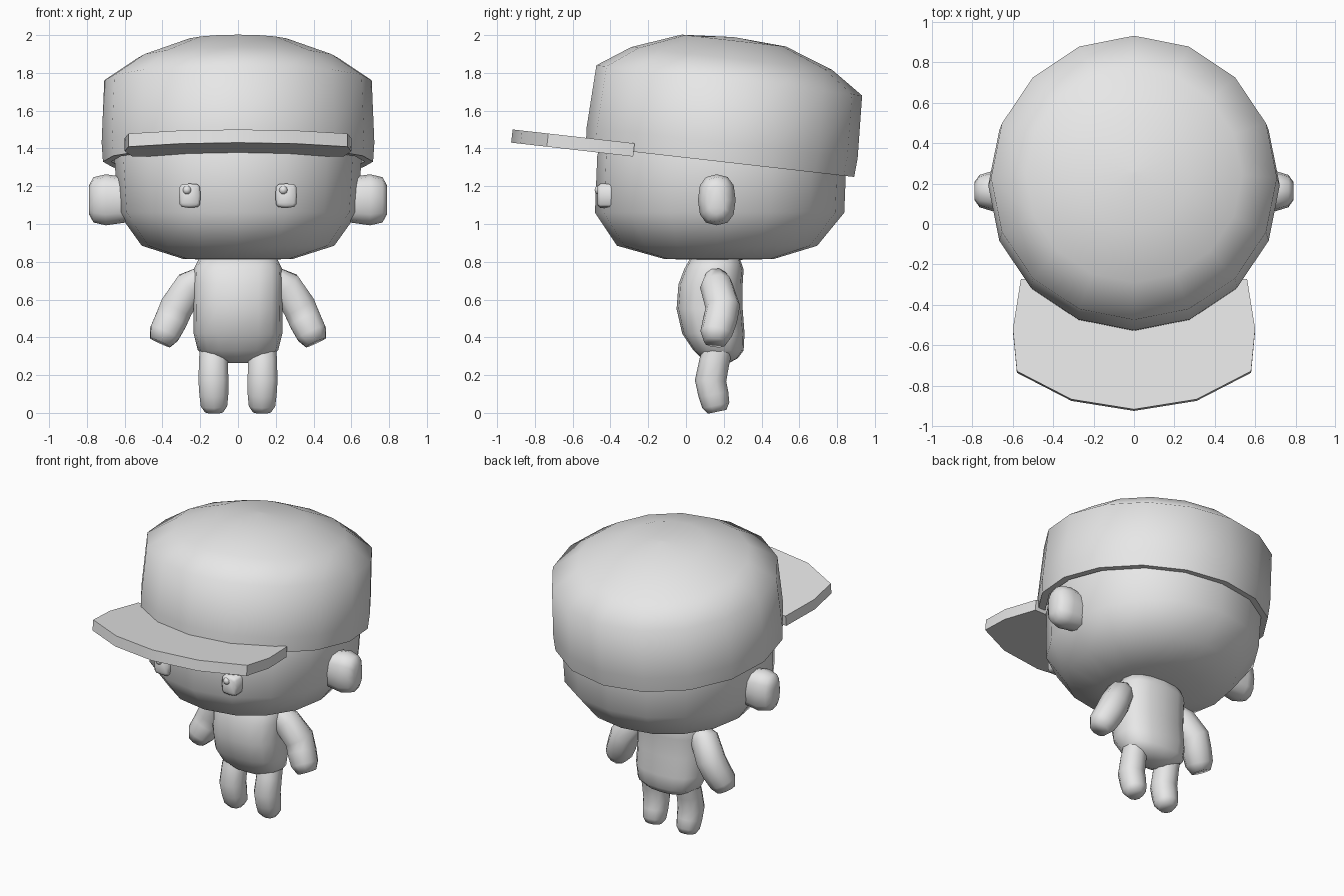
import bpy, bmesh, math
from mathutils import Vector, Matrix

cube = bpy.data.objects.get("Cube")
if cube:
    bpy.data.objects.remove(cube, do_unlink=True)

grey = bpy.data.materials.new("plain grey")
grey.use_nodes = True
grey.diffuse_color = (0.8, 0.8, 0.8, 1)
grey.node_tree.nodes["Principled BSDF"].inputs["Base Color"].default_value = (0.8, 0.8, 0.8, 1)


def finish(name, bm, angle=50):
    """Turn a bmesh into a shaded, coloured object."""
    bmesh.ops.recalc_face_normals(bm, faces=bm.faces)
    mesh = bpy.data.meshes.new(name)
    bm.to_mesh(mesh)
    bm.free()
    obj = bpy.data.objects.new(name, mesh)
    bpy.context.collection.objects.link(obj)
    mesh.materials.append(grey)
    bpy.ops.object.select_all(action='DESELECT')
    obj.select_set(True)
    bpy.context.view_layer.objects.active = obj
    bpy.ops.object.shade_smooth_by_angle(angle=math.radians(angle))
    return obj


def oval(center, u, v, sides, power=1.0, turn=0.0):
    """Ring of points around center; power below 1 makes it boxier."""
    pts = []
    for i in range(sides):
        a = math.tau * (i + turn) / sides
        c, s = math.cos(a), math.sin(a)
        c = math.copysign(abs(c) ** power, c)
        s = math.copysign(abs(s) ** power, s)
        pts.append(Vector(center) + Vector(u) * c + Vector(v) * s)
    return pts


def loft(name, rings, angle=50, cap_start=True, cap_end=True):
    """Skin a list of rings with quads."""
    bm = bmesh.new()
    loops = [[bm.verts.new(p) for p in ring] for ring in rings]
    n = len(loops[0])
    for a, b in zip(loops, loops[1:]):
        for i in range(n):
            j = (i + 1) % n
            bm.faces.new((a[i], a[j], b[j], b[i]))
    if cap_start:
        bm.faces.new(loops[0])
    if cap_end:
        bm.faces.new(loops[-1])
    return finish(name, bm, angle)


def limb(name, path, side, sides=10):
    """Tube along (x, y, z, radius) points, mirrored by side."""
    pts = [Vector((x * side, y, z)) for x, y, z, r in path]
    rings = []
    for i, p in enumerate(pts):
        t = (pts[min(i + 1, len(pts) - 1)] - pts[max(i - 1, 0)]).normalized()
        u = t.cross(Vector((0, 1, 0))).normalized()
        v = t.cross(u)
        r = path[i][3]
        rings.append(oval(p, u * r, v * r, sides, 0.9, 0.5))
    return loft(name, rings, 70)


# Head: stacked rings (height, width radius, depth radius, depth centre)
head = [(0.81, 0.10, 0.10, 0.17), (0.815, 0.29, 0.29, 0.175), (0.885, 0.51, 0.53, 0.165),
        (1.06, 0.635, 0.66, 0.178), (1.36, 0.655, 0.66, 0.19), (1.6, 0.6, 0.6, 0.2)]
loft("head", [oval((0, y, z), (rx, 0, 0), (0, ry, 0), 16, 0.95) for z, rx, ry, y in head], 70)

# Cap: inner wall, rim, outer wall and dome, tilted towards the back
tilt = Matrix.Translation((0, 0.18, 1.33)) @ Matrix.Rotation(math.radians(-6.5), 4, 'X')
crown = [(0.67, 0.3), (0.67, 0), (0.715, 0), (0.722, 0.1), (0.708, 0.433),
         (0.535, 0.55), (0.278, 0.645), (0.01, 0.663)]
cap = loft("cap", [oval((0, 0, h), (r, 0, 0), (0, r, 0), 16) for r, h in crown], 60, cap_start=False)
cap.matrix_world = tilt

# Brim: extruded outline in the cap's tilted frame
half = [(0.56, -0.46), (0.6, -0.71), (0.58, -0.92), (0.31, -1.06)]
outline = half + [(0, -1.11)] + [(-x, y) for x, y in reversed(half)]
brim = loft("cap_brim", [[Vector((x, y, h)) for x, y in outline] for h in (-0.025, 0.045)], 30)
brim.matrix_world = tilt

# Torso: boxy rings (height, width radius, front, back)
torso = [(0.265, 0.07, 0.13, 0.23), (0.29, 0.15, 0.08, 0.275), (0.33, 0.212, 0.04, 0.305),
         (0.42, 0.235, -0.02, 0.31), (0.55, 0.236, -0.05, 0.3), (0.68, 0.238, -0.04, 0.3),
         (0.76, 0.235, -0.01, 0.305), (0.83, 0.2, 0.03, 0.28)]
loft("torso", [oval((0, (f + b) / 2, z), (rx, 0, 0), (0, (b - f) / 2, 0), 16, 0.8)
               for z, rx, f, b in torso], 70)

arm = [(0.18, 0.155, 0.735, 0.05), (0.25, 0.16, 0.675, 0.087), (0.325, 0.195, 0.56, 0.092),
       (0.355, 0.18, 0.49, 0.09), (0.39, 0.16, 0.42, 0.085), (0.412, 0.155, 0.372, 0.06)]
leg = [(0.13, 0.175, 0.36, 0.075), (0.13, 0.15, 0.27, 0.08), (0.13, 0.13, 0.17, 0.083),
       (0.128, 0.145, 0.1, 0.08), (0.127, 0.158, 0.04, 0.073), (0.127, 0.165, 0.006, 0.05)]
ear = [(0.56, 0.085, 0.115), (0.70, 0.1, 0.135), (0.765, 0.08, 0.12), (0.79, 0.045, 0.075)]
eye = [(-0.38, 0.057, 0.064), (-0.455, 0.057, 0.064), (-0.468, 0.045, 0.052)]

for label, s in (("left", 1), ("right", -1)):
    limb(label + "_arm", arm, s)
    limb(label + "_leg", leg, s)
    loft(label + "_ear", [oval((x * s, 0.163, 1.128), (0, ry, 0), (0, 0, rz), 12, 0.8)
                          for x, ry, rz in ear], 70)
    loft(label + "_eye", [oval((0.255 * s, y, 1.15), (rx, 0, 0), (0, 0, rz), 12, 0.45)
                          for y, rx, rz in eye], 60)
    # Round glint on the same side of both eyes
    bm = bmesh.new()
    bmesh.ops.create_uvsphere(bm, u_segments=10, v_segments=6, radius=0.024)
    bmesh.ops.translate(bm, verts=bm.verts, vec=(0.255 * s - 0.015, -0.46, 1.18))
    finish(label + "_eye_glint", bm, 70)
